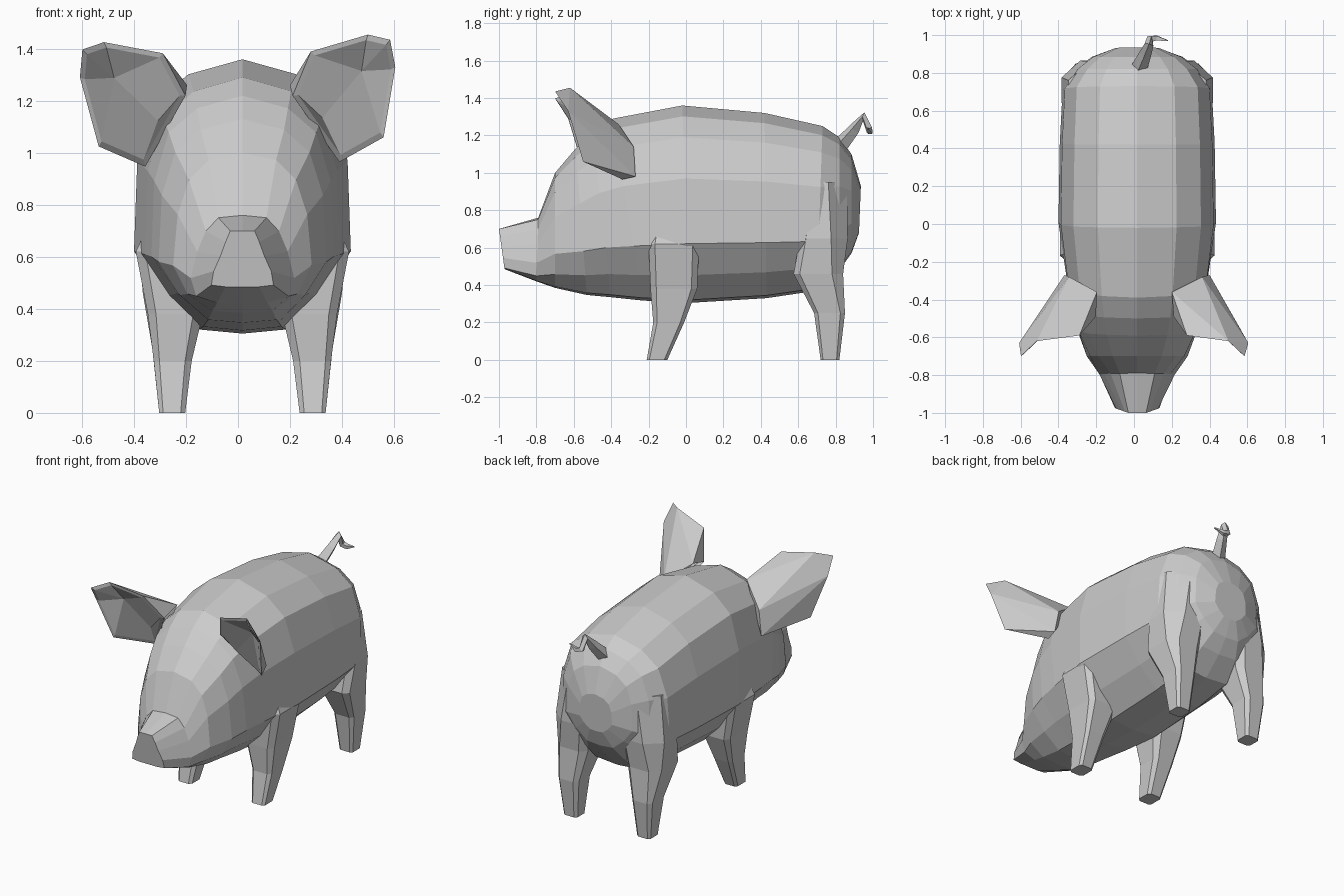
import bpy, bmesh
from mathutils import Vector

if "Cube" in bpy.data.objects:
    bpy.data.objects.remove(bpy.data.objects["Cube"])

CX = 0.017  # symmetry plane of the animal


def finish(name, bm):
    bmesh.ops.recalc_face_normals(bm, faces=bm.faces)
    me = bpy.data.meshes.new(name)
    bm.to_mesh(me)
    bm.free()
    ob = bpy.data.objects.new(name, me)
    bpy.context.collection.objects.link(ob)
    return ob


def loft(name, rings):
    bm = bmesh.new()
    vs = [[bm.verts.new(p) for p in r] for r in rings]
    n = len(vs[0])
    for a, b in zip(vs, vs[1:]):
        for i in range(n):
            j = (i + 1) % n
            bm.faces.new((a[i], a[j], b[j], b[i]))
    bm.faces.new(vs[0])
    bm.faces.new(vs[-1])
    return finish(name, bm)


# Body and head: half profiles (x fraction, height fraction), top to bottom
TORSO = [(0, 1), (.5, .945), (.81, .84), (.97, .63), (1, .30), (.73, .14), (.4, .015), (0, 0)]
SNOUT = [(0, 1), (.36, 1), (.5, .8), (.65, .55), (.85, .28), (.92, .03), (.5, 0), (0, 0)]
# top y, top z, bottom y, bottom z, half width, snout blend
STATIONS = [
    (-1.0, .70, -.97, .485, .13, 1), (-.79, .76, -.80, .42, .215, .5),
    (-.70, 1.0, -.70, .385, .275, .2), (-.59, 1.13, -.53, .347, .325, .05),
    (-.50, 1.22, -.40, .335, .35, 0), (-.39, 1.29, -.23, .317, .375, 0),
    (-.02, 1.36, .02, .305, .417, 0), (.42, 1.32, .43, .33, .41, 0),
    (.73, 1.25, .70, .37, .395, 0), (.82, 1.19, .82, .48, .325, 0),
    (.885, 1.10, .885, .57, .24, 0), (.935, .93, .925, .68, .12, 0)]


def body_ring(ty, tz, by, bz, w, s):
    half = [((a[0] * (1 - s) + b[0] * s) * w, a[1] * (1 - s) + b[1] * s)
            for a, b in zip(TORSO, SNOUT)]
    full = half + [(-x, h) for x, h in half[-2:0:-1]]
    return [(CX + x, by + (ty - by) * h, bz + (tz - bz) * h) for x, h in full]


loft("body", [body_ring(*s) for s in STATIONS])

# Legs: z, centre x, half x, front y, back y, rear outer corner cut
LEGS = {
    "front_leg": [(0, .27, .05, -.21, -.10, .3), (.2, .268, .073, -.175, -.01, .25),
                  (.38, .258, .106, -.19, .06, .25), (.62, .288, .122, -.2, .07, .25),
                  (.75, .25, .1, -.17, .04, .25)],
    "back_leg": [(0, .27, .05, .72, .82, .3), (.25, .272, .075, .685, .85, .3),
                 (.46, .265, .118, .575, .84, .45), (.65, .26, .14, .61, .865, .7),
                 (.95, .24, .125, .64, .86, .9)]}


def leg_ring(side, z, x, rx, y0, y1, c):
    shape = [(1, 1 - c), (1 - c, 1), (-.65, 1), (-1, .7), (-1, -.7), (-.65, -1), (.7, -1), (1, -.75)]
    return [(CX + side * (x + rx * u), (y0 + y1) / 2 + (y1 - y0) / 2 * v, z) for u, v in shape]


for name, rows in LEGS.items():
    for label, side in (("right", 1), ("left", -1)):
        loft(f"{name}_{label}", [leg_ring(side, *r) for r in rows])

# Ears: rim around the folded front, then three root points behind
RIM = [(.21, -.49, 1.22), (.28, -.59, 1.39), (.5, -.62, 1.455), (.585, -.7, 1.435),
       (.605, -.63, 1.33), (.56, -.55, 1.06), (.39, -.34, .965)]
ROOT = [(.20, -.36, 1.26), (.36, -.28, 1.14), (.40, -.27, .98)]
BACK = [(7, 0, 1), (7, 1, 2), (7, 2, 8), (8, 2, 4), (2, 3, 4), (8, 4, 9), (9, 4, 5), (9, 5, 6), (7, 8, 9)]
# front fold: inner rim is 10-16, crease runs from the head (17) into the ear (18)
FRONT = [(10, 11, 18, 17), (11, 12, 18), (12, 13, 18), (13, 14, 18), (14, 15, 18),
         (15, 16, 17, 18), (16, 10, 17)]
CREASE = [(.325, -.48, 1.135), (.475, -.525, 1.315)]


def ear(name, side):
    def place(p):
        # the left ear droops slightly
        if side > 0:
            return p
        return (-(p[0] + .1 * (p[2] - 1.2) - .01), p[1], p[2] - .1 * (p[0] - .21))
    mid = Vector((.43, -.56, 1.24))
    inner = [Vector(p).lerp(mid, .1) for p in RIM]
    bm = bmesh.new()
    v = [bm.verts.new(place(p)) for p in RIM + ROOT + inner + CREASE]
    for f in BACK + FRONT:
        bm.faces.new([v[i] for i in f])
    for i in range(7):
        j = (i + 1) % 7
        bm.faces.new((v[i], v[j], v[10 + j], v[10 + i]))
    return finish(name, bm)


ear("ear_right", 1)
ear("ear_left", -1)

# Curly tail: tapered four-sided sweep
PATH = [(.025, .82, 1.14, 1.3), (.06, .90, 1.235, .95), (.08, .95, 1.3, .7),
        (.085, .98, 1.23, .6), (.12, .985, 1.22, .5), (.18, .97, 1.24, .1)]
cu = bpy.data.curves.new("tail_path", 'CURVE')
cu.dimensions = '3D'
cu.bevel_depth = .034
cu.bevel_resolution = 0
cu.use_fill_caps = True
sp = cu.splines.new('POLY')
sp.points.add(len(PATH) - 1)
for pt, (x, y, z, r) in zip(sp.points, PATH):
    pt.co = (x, y, z, 1)
    pt.radius = r
tmp = bpy.data.objects.new("tail_path", cu)
bpy.context.collection.objects.link(tmp)
bpy.context.view_layer.update()
me = bpy.data.meshes.new_from_object(tmp)
bpy.data.objects.remove(tmp)
for p in me.polygons:
    p.use_smooth = False
bpy.context.collection.objects.link(bpy.data.objects.new("tail", me))
